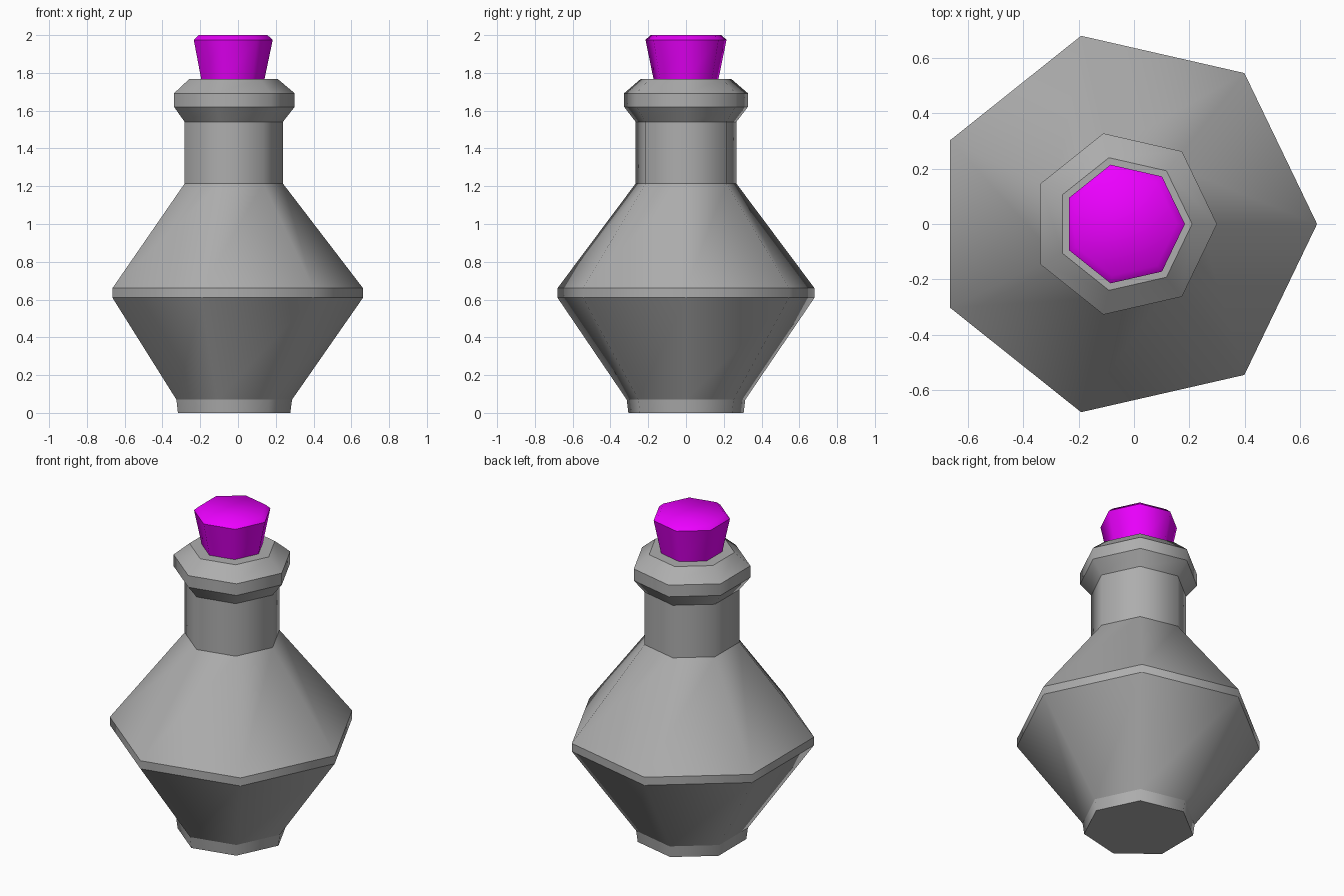
import bpy, bmesh, math

if "Cube" in bpy.data.objects:
    bpy.data.objects.remove(bpy.data.objects["Cube"])

SIDES = 7
CX = -0.036  # heptagon axis offset so the bounding box is centred


def lathe(name, profile, color, soft_top=False):
    """Seven-sided solid from (radius, z) rings: smooth around, sharp along rings."""
    bm = bmesh.new()
    rings = []
    for r, z in profile:
        rings.append([bm.verts.new((CX + r * math.cos(2 * math.pi * i / SIDES),
                                    r * math.sin(2 * math.pi * i / SIDES), z))
                      for i in range(SIDES)])
    for low, high in zip(rings, rings[1:]):
        for i in range(SIDES):
            j = (i + 1) % SIDES
            bm.faces.new((low[i], low[j], high[j], high[i])).smooth = True
    bm.faces.new(rings[0][::-1])
    bm.faces.new(rings[-1]).smooth = soft_top
    for ring in rings[:-1] if soft_top else rings:
        for i in range(SIDES):
            bm.edges.get((ring[i], ring[(i + 1) % SIDES])).smooth = False
    mesh = bpy.data.meshes.new(name)
    bm.to_mesh(mesh)
    bm.free()
    obj = bpy.data.objects.new(name, mesh)
    bpy.context.collection.objects.link(obj)
    mat = bpy.data.materials.new(name + "_material")
    mat.diffuse_color = color
    mat.use_nodes = True
    mat.node_tree.nodes["Principled BSDF"].inputs["Base Color"].default_value = mat.diffuse_color
    mesh.materials.append(mat)
    return obj


# Bottle: foot, belly with narrow band, neck, flared lip
lathe("bottle", [(0.313, 0), (0.322, 0.07), (0.698, 0.61), (0.698, 0.66),
                 (0.273, 1.215), (0.273, 1.54), (0.336, 1.62),
                 (0.336, 1.692), (0.246, 1.768)], (0.42, 0.42, 0.42, 1))

# Stopper: tapered plug with a softly chamfered top
lathe("stopper", [(0.176, 1.766), (0.22, 1.975), (0.192, 2.0)],
      (0.84, 0.0, 1.0, 1), soft_top=True)
